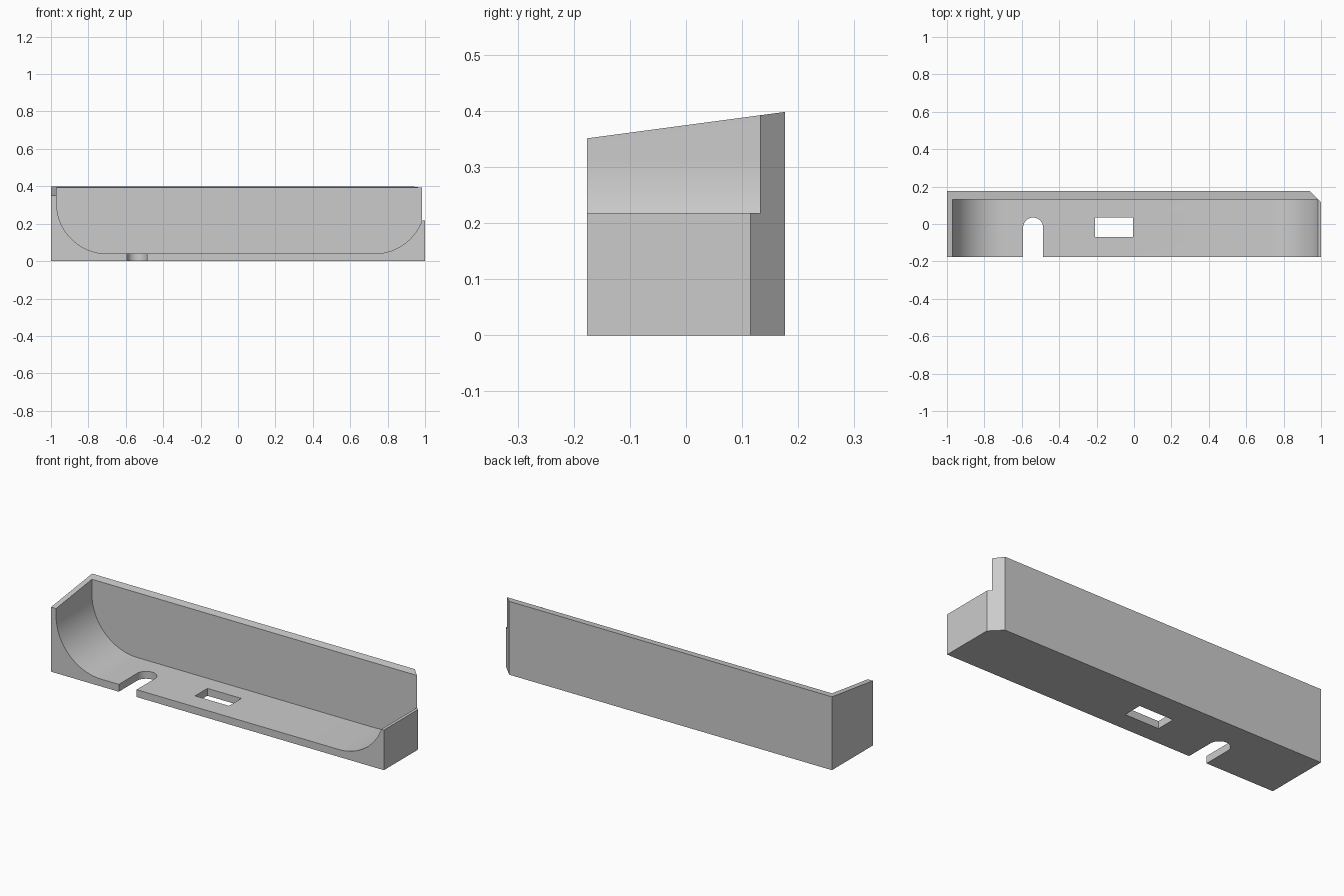
import bpy, bmesh
from math import sin, cos, pi, asin
from mathutils import Vector

cube = bpy.data.objects.get("Cube")
if cube:
    bpy.data.objects.remove(cube, do_unlink=True)

grey = bpy.data.materials.new("plain grey")
grey.use_nodes = True
colour = (0.6, 0.6, 0.6, 1)
grey.diffuse_color = colour
grey.node_tree.nodes["Principled BSDF"].inputs["Base Color"].default_value = colour

HALF_DEPTH = 0.176
FLOOR = 0.04
RADIUS = 0.27


def prism(name, start, sweep):
    """Extrude a closed 3D outline along a vector."""
    bm = bmesh.new()
    face = bm.faces.new([bm.verts.new(p) for p in start])
    ext = bmesh.ops.extrude_face_region(bm, geom=[face])
    moved = [v for v in ext["geom"] if isinstance(v, bmesh.types.BMVert)]
    bmesh.ops.translate(bm, verts=moved, vec=Vector(sweep))
    bmesh.ops.recalc_face_normals(bm, faces=bm.faces)
    mesh = bpy.data.meshes.new(name)
    bm.to_mesh(mesh)
    bm.free()
    mesh.materials.append(grey)
    obj = bpy.data.objects.new(name, mesh)
    bpy.context.collection.objects.link(obj)
    return obj


def arc(cx, cy, r, a0, a1, n):
    angles = [a0 + (a1 - a0) * i / n for i in range(n + 1)]
    return [(cx + r * cos(a), cy + r * sin(a)) for a in angles]


def cut(body, cutter):
    cutter.hide_render = True
    mod = body.modifiers.new("cut", "BOOLEAN")
    mod.operation = "DIFFERENCE"
    mod.solver = "EXACT"
    mod.object = cutter
    bpy.context.view_layer.objects.active = body
    bpy.ops.object.modifier_apply(modifier=mod.name)
    bpy.data.objects.remove(cutter, do_unlink=True)


# Solid block with one chamfered rear corner and a top rising to the back
plan = [(-1, -HALF_DEPTH), (1, -HALF_DEPTH), (1, 0.115),
        (0.939, HALF_DEPTH), (-1, HALF_DEPTH)]
tray = prism("tray", [(x, y, 0) for x, y in plan], (0, 0, 0.4))
for v in tray.data.vertices:
    if v.co.z > 0.1:
        v.co.z = 0.3747 + 0.1335 * v.co.y

# Round-bottomed trough, open at the front and over the low end wall
low_wall = 0.218
centre_z = FLOOR + RADIUS
end_angle = asin((low_wall - centre_z) / RADIUS)
trough = [(-0.97, 0.6)]
trough += arc(-0.70, centre_z, RADIUS, pi, 1.5 * pi, 24)
trough += arc(0.73, centre_z, RADIUS, -pi / 2, end_angle, 20)
trough += [(1.2, low_wall), (1.2, 0.6)]
cut(tray, prism("trough_cutter", [(x, -0.3, z) for x, z in trough], (0, 0.432, 0)))

# Round-ended slot running in from the front edge
slot = [(-0.593, -0.3), (-0.486, -0.3)]
slot += arc(-0.5395, -0.019, 0.0535, 0, pi, 20)
cut(tray, prism("slot_cutter", [(x, y, -0.1) for x, y in slot], (0, 0, 0.25)))

# Rectangular opening in the floor
hole = [(-0.209, -0.07), (-0.005, -0.07), (-0.005, 0.036), (-0.209, 0.036)]
cut(tray, prism("hole_cutter", [(x, y, -0.1) for x, y in hole], (0, 0, 0.25)))

bpy.ops.object.select_all(action="DESELECT")
tray.select_set(True)
bpy.context.view_layer.objects.active = tray
bpy.ops.object.shade_smooth_by_angle(angle=pi / 6)
